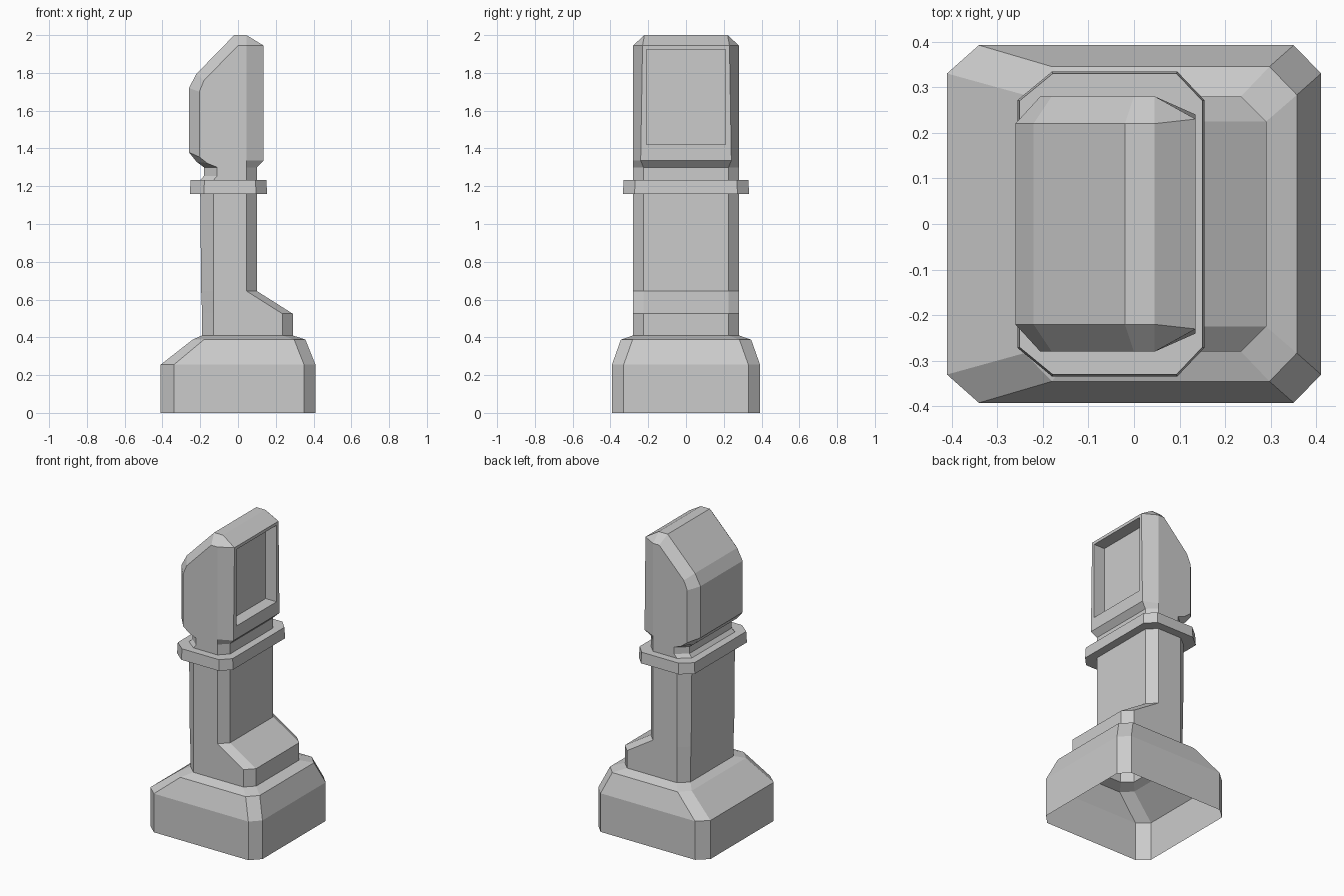
import bpy, bmesh

if "Cube" in bpy.data.objects:
    bpy.data.objects.remove(bpy.data.objects["Cube"])


def finish(bm, name):
    bmesh.ops.remove_doubles(bm, verts=bm.verts, dist=0.0005)
    bmesh.ops.recalc_face_normals(bm, faces=bm.faces)
    mesh = bpy.data.meshes.new(name)
    bm.to_mesh(mesh)
    bm.free()
    obj = bpy.data.objects.new(name, mesh)
    bpy.context.collection.objects.link(obj)
    return obj


def octagon(x0, x1, x2, x3, y_in, y_out, z):
    """Chamfered rectangle: x0/x3 are the ends, x1/x2 the chamfer starts."""
    half = [(x0, y_in), (x1, y_out), (x2, y_out), (x3, y_in)]
    return [(x, y, z) for x, y in half] + [(x, -y, z) for x, y in reversed(half)]


def stack(name, loops):
    """Open shell bridging a stack of chamfered rectangles."""
    bm = bmesh.new()
    rings = [[bm.verts.new(p) for p in octagon(*l)] for l in loops]
    for a, b in zip(rings, rings[1:]):
        for i in range(8):
            j = (i + 1) % 8
            bm.faces.new((a[i], a[j], b[j], b[i]))
    return finish(bm, name)


foot = (-0.19, -0.13, 0.235, 0.29, 0.225, 0.28, 0.41)
post_top = (-0.20, -0.13, 0.045, 0.10, 0.225, 0.28, 1.16)

# Plinth, hollow underneath
stack("plinth", [
    (-0.41, -0.34, 0.35, 0.41, 0.33, 0.392, 0.0),
    (-0.41, -0.34, 0.35, 0.41, 0.33, 0.392, 0.255),
    (-0.24, -0.18, 0.297, 0.357, 0.283, 0.345, 0.388),
    foot])

# Post with a sloped step at the front
stack("post", [
    foot,
    foot[:6] + (0.525,),
    (-0.195, -0.13, 0.045, 0.10, 0.225, 0.28, 0.645),
    post_top])

# Collar around the post
stack("collar", [
    post_top,
    (-0.255, -0.18, 0.095, 0.154, 0.272, 0.334, 1.16),
    (-0.251, -0.178, 0.093, 0.150, 0.270, 0.330, 1.232),
    post_top[:6] + (1.232,)])

# Head and neck: (outer x, outer z, outer y, side panel x, side panel z)
profile = [
    (0.10, 1.232, 0.225, 0.045, 1.232),
    (0.10, 1.30, 0.225, 0.045, 1.30),
    (0.135, 1.335, 0.24, 0.045, 1.335),
    (0.135, 1.945, 0.23, 0.045, 1.945),
    (0.045, 2.0, 0.22, 0.045, 1.945),
    (-0.02, 2.0, 0.22, 0.0, 1.945),
    (-0.22, 1.795, 0.22, -0.18, 1.76),
    (-0.26, 1.72, 0.22, -0.205, 1.70),
    (-0.26, 1.38, 0.22, -0.205, 1.355),
    (-0.22, 1.33, 0.22, -0.16, 1.32),
    (-0.18, 1.30, 0.22, -0.11, 1.30),
    (-0.18, 1.255, 0.22, -0.11, 1.255),
    (-0.20, 1.232, 0.225, -0.13, 1.232)]
bm = bmesh.new()
outer, panel = {}, {}
for s in (-1, 1):
    outer[s] = [bm.verts.new((x, s * y, z)) for x, z, y, _, _ in profile]
    panel[s] = []
    for i, (_, _, _, x, z) in enumerate(profile):
        panel[s].append(panel[s][3] if i == 4 else bm.verts.new((x, s * 0.28, z)))
    bm.faces.new([v for i, v in enumerate(panel[s]) if i != 4])
screen = None
for i in range(len(profile) - 1):
    j = i + 1
    f = bm.faces.new((outer[-1][i], outer[1][i], outer[1][j], outer[-1][j]))
    if i == 2:
        screen = f
    for s in (-1, 1):
        quad = [outer[s][i], outer[s][j], panel[s][j], panel[s][i]]
        bm.faces.new(list(dict.fromkeys(quad)))

# Recessed screen
bmesh.ops.recalc_face_normals(bm, faces=bm.faces)
bmesh.ops.inset_individual(bm, faces=[screen], thickness=0.02)
for v in screen.verts:
    v.co = (0.135, 0.21 if v.co.y > 0 else -0.21, 1.925 if v.co.z > 1.6 else 1.42)
inner = bmesh.ops.extrude_discrete_faces(bm, faces=[screen])["faces"][0]
for v in inner.verts:
    v.co.x -= 0.08
finish(bm, "head")
